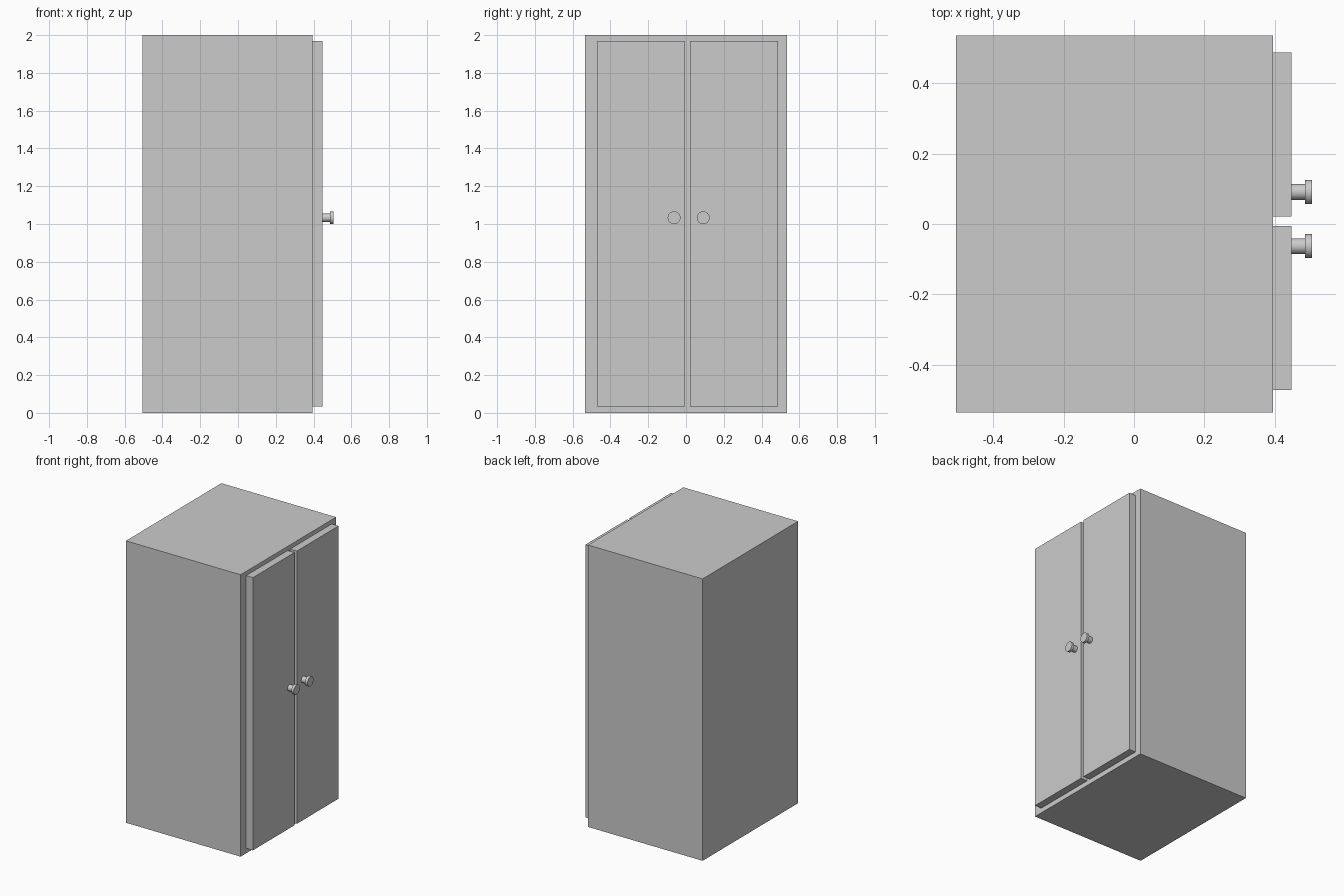
import bpy
import math

if "Cube" in bpy.data.objects:
    bpy.data.objects.remove(bpy.data.objects["Cube"])


def box(name, lo, hi):
    bpy.ops.mesh.primitive_cube_add(size=1, location=[(a + b) / 2 for a, b in zip(lo, hi)])
    ob = bpy.context.object
    ob.name = name
    ob.scale = [b - a for a, b in zip(lo, hi)]
    bpy.ops.object.transform_apply(location=False, rotation=False, scale=True)
    return ob


def rod(name, radius, x0, x1, y, z):
    bpy.ops.mesh.primitive_cylinder_add(vertices=32, radius=radius, depth=x1 - x0,
                                        location=((x0 + x1) / 2, y, z),
                                        rotation=(0, math.pi / 2, 0))
    ob = bpy.context.object
    ob.name = name
    bpy.ops.object.shade_smooth_by_angle(angle=math.radians(30))
    return ob


# Cabinet body
box("cabinet_body", (-0.505, -0.535, 0), (0.395, 0.535, 2.0))

# Two doors, each with a round knob near the centre gap
for side, y0, y1, knob_y in (("left", -0.472, -0.006, -0.063),
                             ("right", 0.021, 0.487, 0.091)):
    box(side + "_door", (0.395, y0, 0.035), (0.448, y1, 1.97))
    rod(side + "_knob_stem", 0.0225, 0.448, 0.486, knob_y, 1.033)
    rod(side + "_knob_head", 0.034, 0.486, 0.505, knob_y, 1.033)
